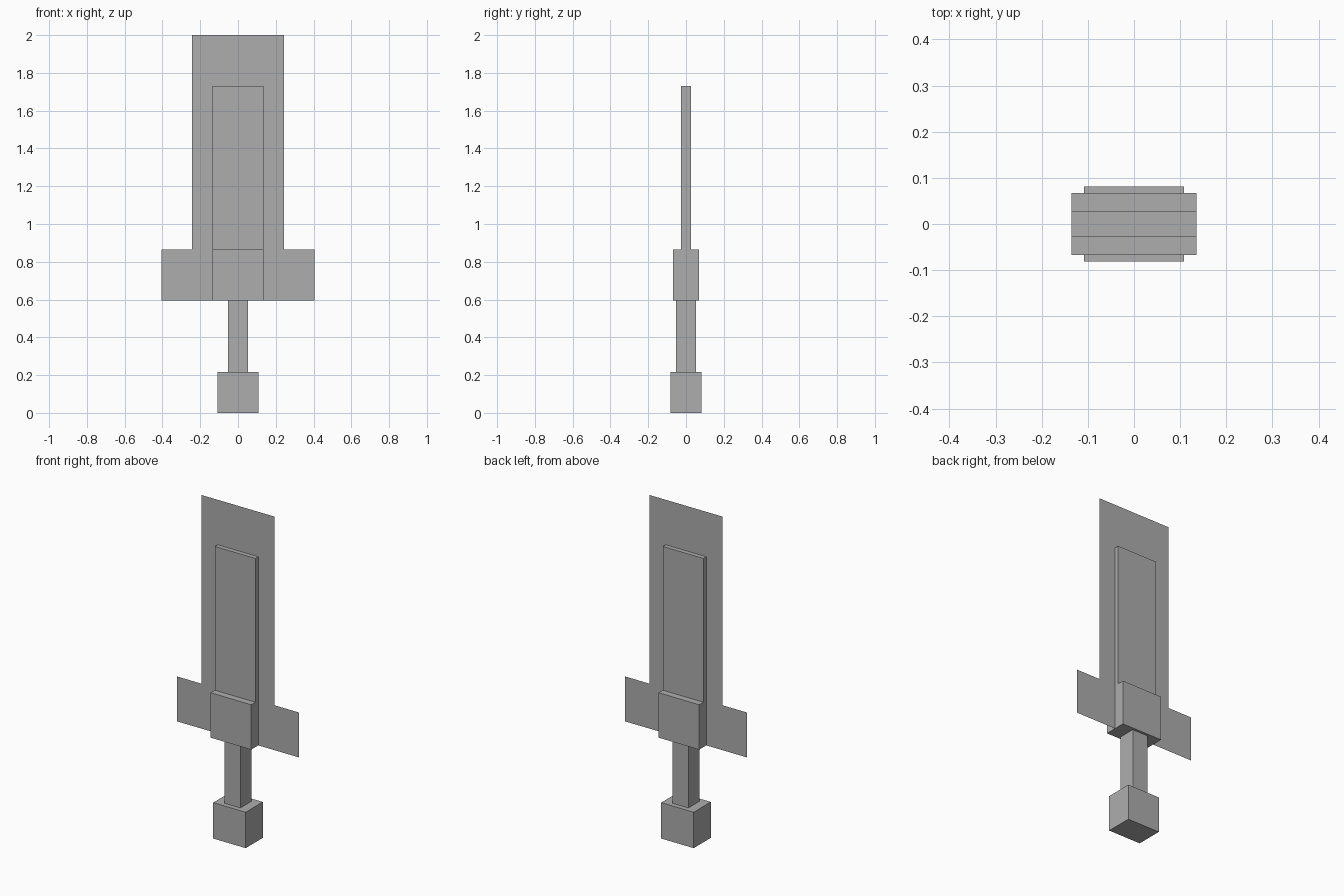
import bpy
import bmesh

cube = bpy.data.objects.get("Cube")
if cube:
    bpy.data.objects.remove(cube, do_unlink=True)

U = 2 / 74  # the sword is 74 small units tall

grey = bpy.data.materials.new("plain grey")
grey.use_nodes = True
colour = (0.42, 0.42, 0.42, 1)
grey.diffuse_color = colour
grey.node_tree.nodes["Principled BSDF"].inputs["Base Color"].default_value = colour


def finish(name, bm):
    mesh = bpy.data.meshes.new(name)
    bm.to_mesh(mesh)
    bm.free()
    mesh.materials.append(grey)
    obj = bpy.data.objects.new(name, mesh)
    bpy.context.collection.objects.link(obj)


def block(name, width, depth, bottom, top):
    """Box centred on the sword's axis, sized in units."""
    bm = bmesh.new()
    bmesh.ops.create_cube(bm, size=1)
    for v in bm.verts:
        v.co.x *= width * U
        v.co.y *= depth * U
        v.co.z = (top if v.co.z > 0 else bottom) * U
    finish(name, bm)


def sheet(name, half_profile):
    """Flat upright face from a right-hand outline, mirrored in x."""
    bm = bmesh.new()
    outline = half_profile + [(-x, z) for x, z in reversed(half_profile)]
    bm.faces.new([bm.verts.new((x * U, 0, z * U)) for x, z in outline])
    finish(name, bm)


# Solid parts, from the bottom up
block("pommel", 8, 6, 0, 8)
block("grip", 3.9, 3.9, 8, 22)
block("guard_block", 10, 5, 22, 32)
block("blade_core", 10, 2, 32, 64)

# Paper-thin blade and crossguard
sheet("blade_and_crossguard", [(15, 22), (15, 32), (9, 32), (9, 74)])
